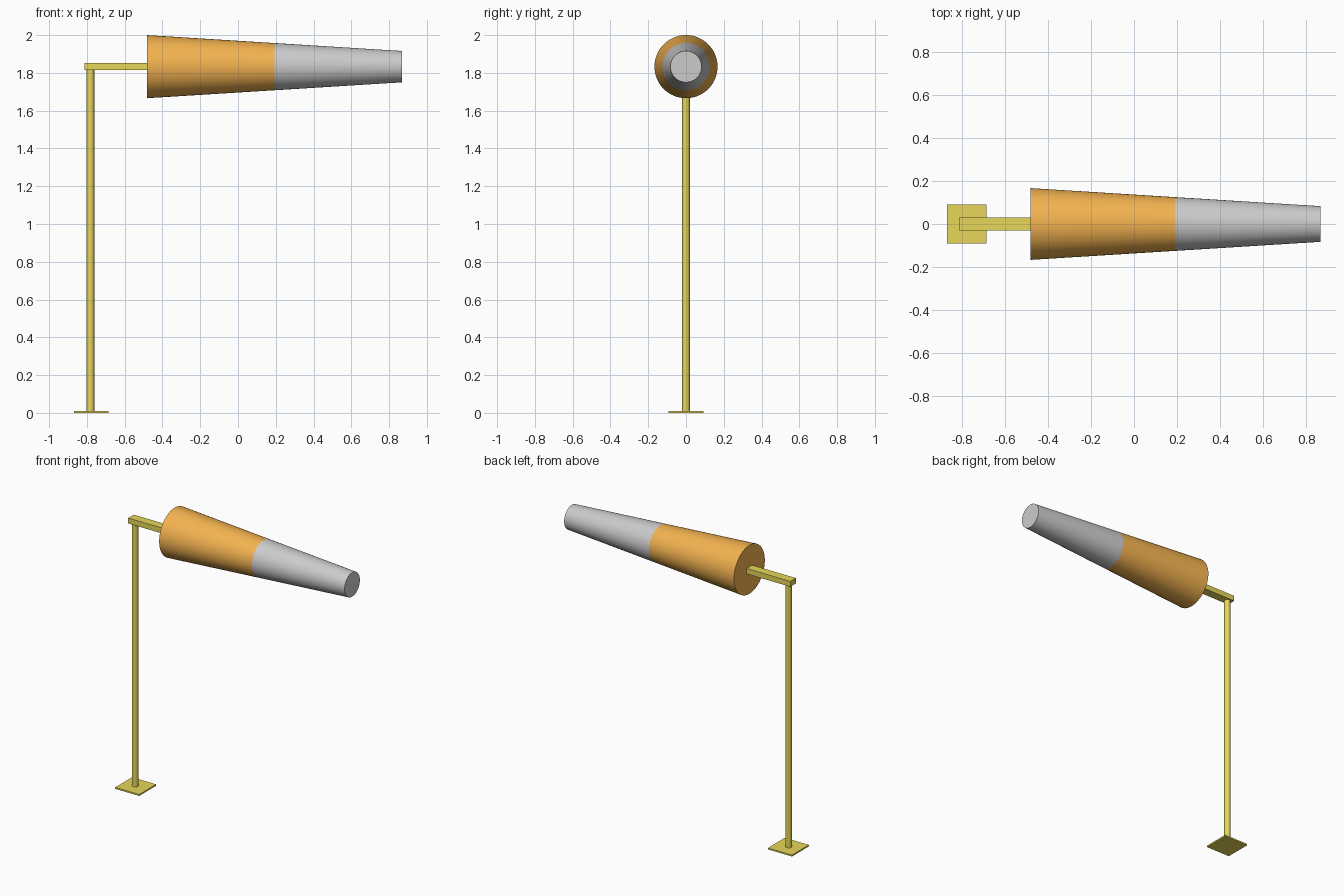
import bpy
import math

if "Cube" in bpy.data.objects:
    bpy.data.objects.remove(bpy.data.objects["Cube"])


def material(name, color):
    mat = bpy.data.materials.new(name)
    mat.diffuse_color = color
    mat.use_nodes = True
    mat.node_tree.nodes["Principled BSDF"].inputs["Base Color"].default_value = mat.diffuse_color
    return mat


def finish(name, mat):
    obj = bpy.context.object
    obj.name = name
    if mat:
        obj.data.materials.append(mat)
    return obj


def box(name, center, size, mat):
    bpy.ops.mesh.primitive_cube_add(size=1, location=center)
    bpy.context.object.scale = size
    bpy.ops.object.transform_apply(location=False, rotation=False, scale=True)
    return finish(name, mat)


def tube(name, r1, r2, start, length, mat, along_x=False):
    """Capped, smooth round section from start along +z or +x."""
    center = list(start)
    center[0 if along_x else 2] += length / 2
    rot = (0, math.pi / 2 if along_x else 0, 0)
    bpy.ops.mesh.primitive_cone_add(vertices=64, radius1=r1, radius2=r2,
                                    depth=length, location=center, rotation=rot)
    bpy.ops.object.shade_smooth_by_angle(angle=math.radians(30))
    return finish(name, mat)


yellow = material("yellow_paint", (0.80, 0.68, 0.10, 1))
orange = material("orange_fabric", (0.90, 0.45, 0.08, 1))

POLE_X, AXIS_Z = -0.777, 1.833

# Stand: ground plate, pole and horizontal arm
box("base_plate", (POLE_X - 0.001, 0, 0.005), (0.183, 0.183, 0.01), yellow)
tube("pole", 0.02, 0.02, (POLE_X - 0.004, 0, 0.005), 1.82, yellow)
box("arm", (-0.647, 0, AXIS_Z), (0.333, 0.06, 0.037), yellow)

# Wind sock: tapering orange half and grey half
tube("sock_front", 0.167, 0.125, (-0.482, 0, AXIS_Z), 0.675, orange, True)
tube("sock_tail", 0.125, 0.083, (0.193, 0, AXIS_Z), 0.675, None, True)
